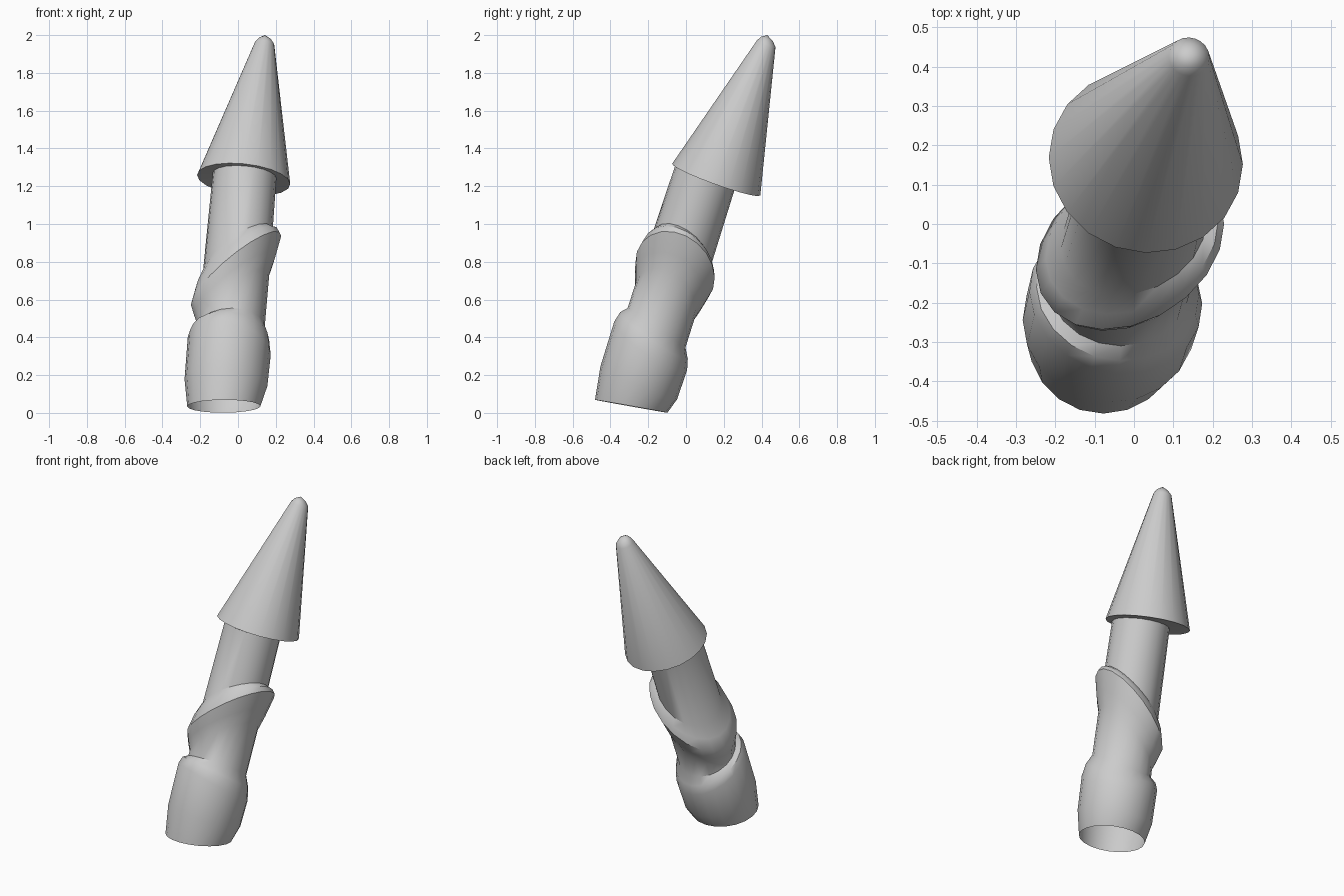
import bpy, math
from mathutils import Vector

if "Cube" in bpy.data.objects:
    bpy.data.objects.remove(bpy.data.objects["Cube"])

SIDES = 20


def ring(center, normal, r, shift=lambda c, s: 0.0, axis=None):
    """Points around a tilted axis; shift slides them along the axis."""
    n = Vector(normal).normalized()
    u = (Vector((1, 0, 0)) - n * n.x).normalized()
    v = n.cross(u)
    pts = []
    for i in range(SIDES):
        a = 2 * math.pi * i / SIDES
        c, s = math.cos(a), math.sin(a)
        p = Vector(center) + (u * c + v * s) * r
        if axis is not None:
            p += axis * shift(c, s)
        pts.append(p)
    return pts


def skin(name, rings, tip=None):
    verts = [p for r in rings for p in r]
    faces = []
    for k in range(len(rings) - 1):
        for i in range(SIDES):
            j = (i + 1) % SIDES
            a, b = k * SIDES, (k + 1) * SIDES
            faces.append((a + i, a + j, b + j, b + i))
    if tip is not None:
        base = (len(rings) - 1) * SIDES
        verts.append(Vector(tip))
        faces += [(base + i, base + (i + 1) % SIDES, len(verts) - 1) for i in range(SIDES)]
    me = bpy.data.meshes.new(name)
    me.from_pydata(verts, [], faces)
    ob = bpy.data.objects.new(name, me)
    bpy.context.collection.objects.link(ob)
    bpy.ops.object.select_all(action='DESELECT')
    ob.select_set(True)
    bpy.context.view_layer.objects.active = ob
    bpy.ops.object.shade_smooth_by_angle(angle=math.radians(35))
    return ob


# Leaning shaft with two slanted collars: (height, slant x, slant y, radius)
AXIS = Vector((0.09, 0.322, 1.0))
FOOT = Vector((-0.075, -0.29, 0.035))
profile = [
    (0.035, 0.017, 0.025, 0.193),
    (0.16, 0.0, -0.02, 0.220),
    (0.355, -0.03, -0.06, 0.223),
    (0.41, -0.01, -0.06, 0.208),
    (0.45, 0.015, -0.05, 0.178),
    (0.60, 0.15, -0.04, 0.177),
    (0.67, 0.17, -0.035, 0.200),
    (0.755, 0.20, -0.03, 0.222),
    (0.81, 0.165, -0.04, 0.205),
    (0.855, 0.125, -0.045, 0.174),
    (1.256, 0.0, 0.0, 0.169),
]
rings = [ring(FOOT + AXIS * (h - FOOT.z), AXIS, r,
              lambda c, s, x=sx, y=sy: x * c + y * s, AXIS)
         for h, sx, sy, r in profile]
skin("shaft", rings)

# Cone head, with its flat underside joining the shaft
N = (0.11, 0.36, 1.0)
head = [rings[-1],
        ring((0.03, 0.16, 1.235), N, 0.248),
        ring((0.14, 0.425, 1.955), N, 0.052),
        ring((0.142, 0.428, 1.98), N, 0.033)]
skin("cone_head", head, (0.143, 0.43, 2.0))
